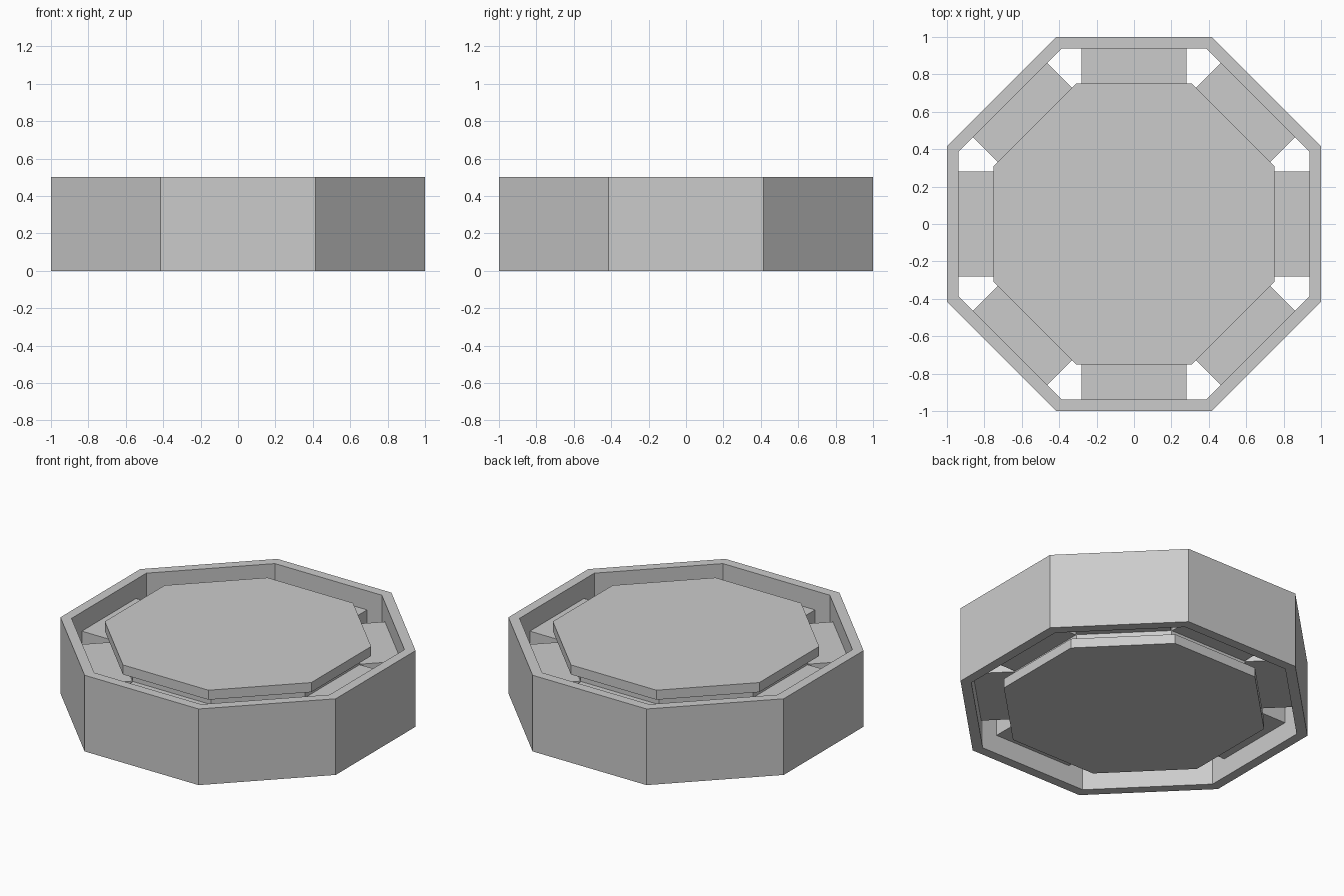
import bpy, bmesh
from math import cos, sin, pi

if "Cube" in bpy.data.objects:
    bpy.data.objects.remove(bpy.data.objects["Cube"])

def octagon(apothem, z):
    r = apothem / cos(pi / 8)
    return [(r * cos(pi / 8 + i * pi / 4), r * sin(pi / 8 + i * pi / 4), z) for i in range(8)]

def make_object(name, bm):
    bmesh.ops.recalc_face_normals(bm, faces=bm.faces)
    mesh = bpy.data.meshes.new(name)
    bm.to_mesh(mesh)
    bm.free()
    ob = bpy.data.objects.new(name, mesh)
    bpy.context.collection.objects.link(ob)
    return ob

def loft(name, sections, closed=False):
    """Skin octagons given as (apothem, z); closed joins last to first."""
    bm = bmesh.new()
    rings = [[bm.verts.new(p) for p in octagon(a, z)] for a, z in sections]
    pairs = list(zip(rings, rings[1:])) + ([(rings[-1], rings[0])] if closed else [])
    for lo, hi in pairs:
        for i in range(8):
            j = (i + 1) % 8
            bm.faces.new((lo[i], lo[j], hi[j], hi[i]))
    if not closed:
        bm.faces.new(rings[0])
        bm.faces.new(rings[-1])
    return make_object(name, bm)

# Outer eight-sided rim, open at top and bottom
loft("outer_rim", [(1, 0), (1, 0.5), (0.9375, 0.5), (0.9375, 0)], closed=True)

# Hub: spool with wider plates at top and bottom
loft("hub", [(0.75, 0), (0.75, 0.0625), (0.6875, 0.0625),
             (0.6875, 0.4375), (0.75, 0.4375), (0.75, 0.5)])

# Eight flat spokes between hub and rim
for i in range(8):
    bm = bmesh.new()
    bmesh.ops.create_cube(bm, size=1)
    bmesh.ops.scale(bm, vec=(0.2575, 0.5625, 0.25), verts=bm.verts)
    bmesh.ops.translate(bm, vec=(0.81, 0, 0.25), verts=bm.verts)
    ob = make_object(f"spoke_{i + 1}", bm)
    ob.rotation_euler.z = i * pi / 4
